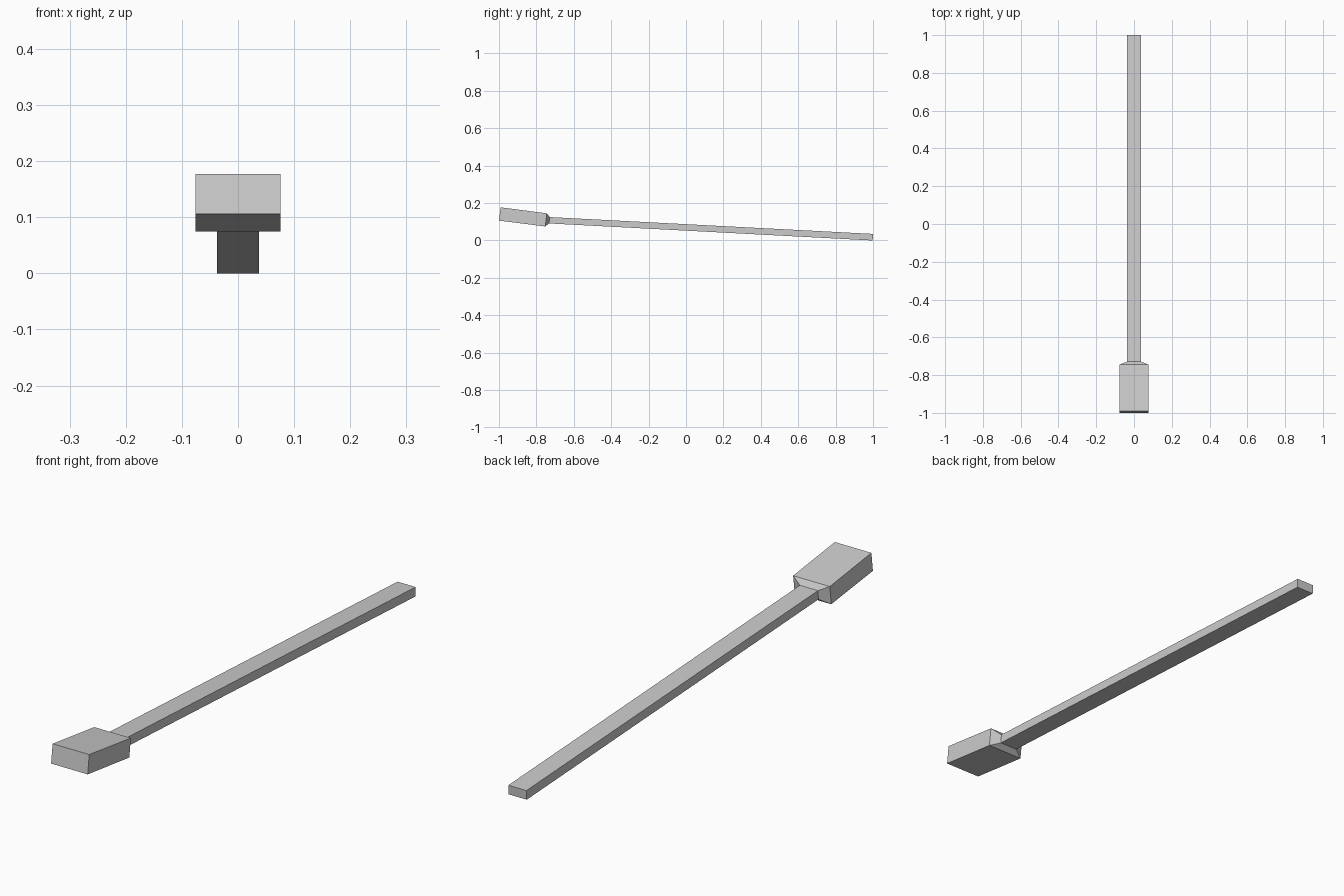
import bpy, bmesh

if "Cube" in bpy.data.objects:
    bpy.data.objects.remove(bpy.data.objects["Cube"])

# Side profile stations: half width, (top y, z), (bottom y, z)
FRONT = (0.076, (-0.991, 0.177), (-1.0, 0.106))
BACK = (0.076, (-0.744, 0.145), (-0.753, 0.075))
NECK = (0.0375, (-0.729, 0.125), (-0.732, 0.091))
TIP = (0.0375, (1.0, 0.035), (0.998, 0.0))


def loft(name, stations):
    """Skin rectangular sections along the length and cap both ends."""
    bm = bmesh.new()
    rings = []
    for w, (ty, tz), (by, bz) in stations:
        rings.append([bm.verts.new(p) for p in
                      ((-w, by, bz), (w, by, bz), (w, ty, tz), (-w, ty, tz))])
    for a, b in zip(rings, rings[1:]):
        for i in range(4):
            j = (i + 1) % 4
            bm.faces.new((a[i], a[j], b[j], b[i]))
    bm.faces.new(rings[0])
    bm.faces.new(rings[-1])
    bmesh.ops.recalc_face_normals(bm, faces=bm.faces)
    mesh = bpy.data.meshes.new(name)
    bm.to_mesh(mesh)
    bm.free()
    obj = bpy.data.objects.new(name, mesh)
    bpy.context.collection.objects.link(obj)
    return obj


# Tilted block head with its chamfered neck
loft("head", [FRONT, BACK, NECK])

# Long flat handle sloping down to the ground
loft("handle", [NECK, TIP])
